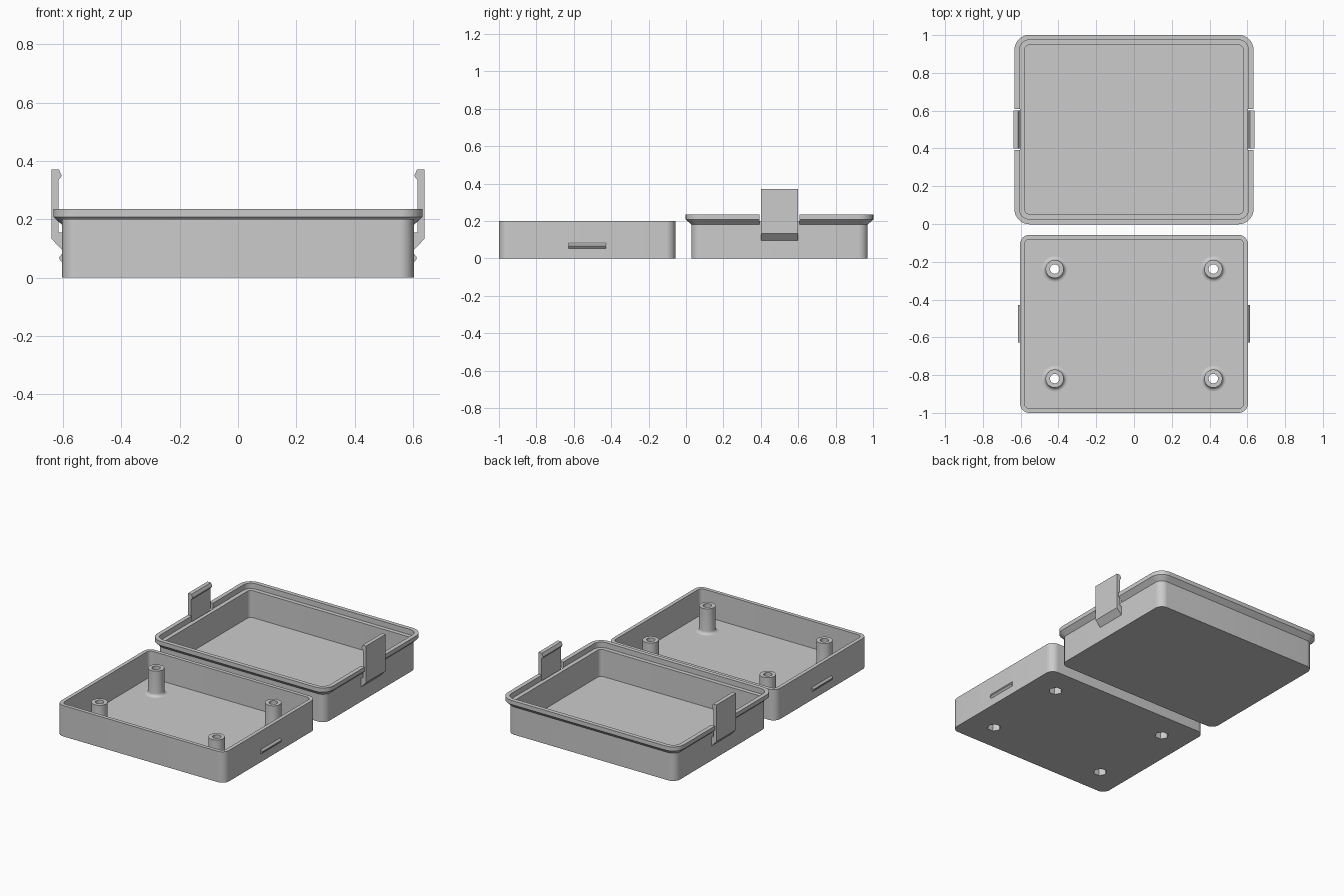
import bpy, bmesh, math

cube = bpy.data.objects.get("Cube")
if cube:
    bpy.data.objects.remove(cube, do_unlink=True)

GREY = (0.6, 0.6, 0.6, 1)
plastic = bpy.data.materials.new("grey plastic")
plastic.use_nodes = True
plastic.diffuse_color = GREY
plastic.node_tree.nodes["Principled BSDF"].inputs["Base Color"].default_value = GREY


def make(name, bm):
    bmesh.ops.recalc_face_normals(bm, faces=bm.faces)
    me = bpy.data.meshes.new(name)
    bm.to_mesh(me)
    bm.free()
    me.materials.append(plastic)
    ob = bpy.data.objects.new(name, me)
    bpy.context.collection.objects.link(ob)
    return ob


def activate(ob):
    bpy.ops.object.select_all(action='DESELECT')
    ob.select_set(True)
    bpy.context.view_layer.objects.active = ob


def smooth(ob):
    activate(ob)
    bpy.ops.object.shade_smooth_by_angle(angle=math.radians(30))


def loft(bm, rings, closed=False):
    """Bridge successive rings of points, capping the ends unless closed."""
    loops = [[bm.verts.new(p) for p in ring] for ring in rings]
    pairs = list(zip(loops, loops[1:]))
    if closed:
        pairs.append((loops[-1], loops[0]))
    else:
        bm.faces.new(loops[0])
        bm.faces.new(loops[-1])
    for a, b in pairs:
        for i in range(len(a)):
            j = (i + 1) % len(a)
            bm.faces.new((a[i], a[j], b[j], b[i]))


def rounded_rect(hx, hy, r, cy, z, steps=8):
    pts = []
    for q, (sx, sy) in enumerate(((1, 1), (-1, 1), (-1, -1), (1, -1))):
        for k in range(steps + 1):
            a = (q + k / steps) * math.pi / 2
            pts.append((sx * (hx - r) + r * math.cos(a),
                        cy + sy * (hy - r) + r * math.sin(a), z))
    return pts


def circle(x, y, z, r, n=32):
    return [(x + r * math.cos(2 * math.pi * i / n),
             y + r * math.sin(2 * math.pi * i / n), z) for i in range(n)]


def tray(name, cy, steps):
    """Open box following (outward offset, height) steps."""
    bm = bmesh.new()
    loft(bm, [rounded_rect(HX + o, HY + o, CORNER + o, cy, z) for o, z in steps])
    return make(name, bm)


def prism(name, profile, y0, y1):
    bm = bmesh.new()
    loft(bm, [[(x, y, z) for x, z in profile] for y in (y0, y1)])
    return make(name, bm)


def cut(ob, cutter):
    mod = ob.modifiers.new("cut", 'BOOLEAN')
    mod.operation = 'DIFFERENCE'
    mod.solver = 'EXACT'
    mod.object = cutter
    activate(ob)
    bpy.ops.object.modifier_apply(modifier=mod.name)


HX, HY, CORNER = 0.603, 0.4715, 0.05
WALL, FLOOR = 0.024, 0.025
BASE_Y, LID_Y = -0.5285, 0.5

# Base tray and rimmed lid tray
base = tray("base_tray", BASE_Y, [(0, 0), (0, 0.2), (-WALL, 0.2), (-WALL, FLOOR)])
lid = tray("lid_tray", LID_Y, [(0, 0), (0, 0.18), (0.03, 0.208), (0.03, 0.235),
                               (0.003, 0.235), (0.003, 0.2),
                               (-WALL, 0.2), (-WALL, FLOOR)])

# Screw posts with flared feet
spots = [(sx * 0.42, BASE_Y + sy * 0.29) for sx in (-1, 1) for sy in (-1, 1)]
bm = bmesh.new()
for x, y in spots:
    flare = [(0.068 - 0.02 * math.sin(a), FLOOR + 0.02 * (1 - math.cos(a)))
             for a in (math.pi / 2 * k / 5 for k in range(6))]
    rings = [(0.068, 0.02)] + flare + [(0.048, 0.19)]
    loft(bm, [circle(x, y, z, r) for r, z in rings])
posts = make("screw_posts", bm)

# Screw holes with hexagonal nut pockets underneath
for name, r, z0, z1, n in (("screw_hole_cutter", 0.025, -0.05, 0.3, 32),
                           ("nut_pocket_cutter", 0.042, -0.05, 0.05, 6)):
    bm = bmesh.new()
    for x, y in spots:
        loft(bm, [circle(x, y, z, r, n) for z in (z0, z1)])
    cutter = make(name, bm)
    cut(base, cutter)
    cut(posts, cutter)
    bpy.data.objects.remove(cutter, do_unlink=True)

for side, s in (("left", 1), ("right", -1)):
    # Notch in the lid rim around the clip
    notch = prism("notch_cutter", [(s * x, z) for x, z in
                  ((0.604, 0.1), (0.7, 0.1), (0.7, 0.3), (0.604, 0.3))],
                  LID_Y - 0.108, LID_Y + 0.108)
    cut(lid, notch)
    bpy.data.objects.remove(notch, do_unlink=True)
    # Snap clip with a hooked tip
    clip = [(0.598, 0.09), (0.604, 0.095), (0.639, 0.132), (0.639, 0.37),
            (0.614, 0.37), (0.606, 0.352), (0.606, 0.346), (0.616, 0.334),
            (0.616, 0.155), (0.598, 0.155)]
    prism(side + "_clip", [(s * x, z) for x, z in clip], LID_Y - 0.1, LID_Y + 0.1)
    # Catch ridge on the base wall
    ridge = [(0.598, 0.052), (0.603, 0.052), (0.613, 0.063), (0.613, 0.07),
             (0.603, 0.082), (0.598, 0.082)]
    prism(side + "_catch_ridge", [(s * x, z) for x, z in ridge],
          BASE_Y - 0.1, BASE_Y + 0.1)

for ob in (base, lid, posts):
    smooth(ob)
